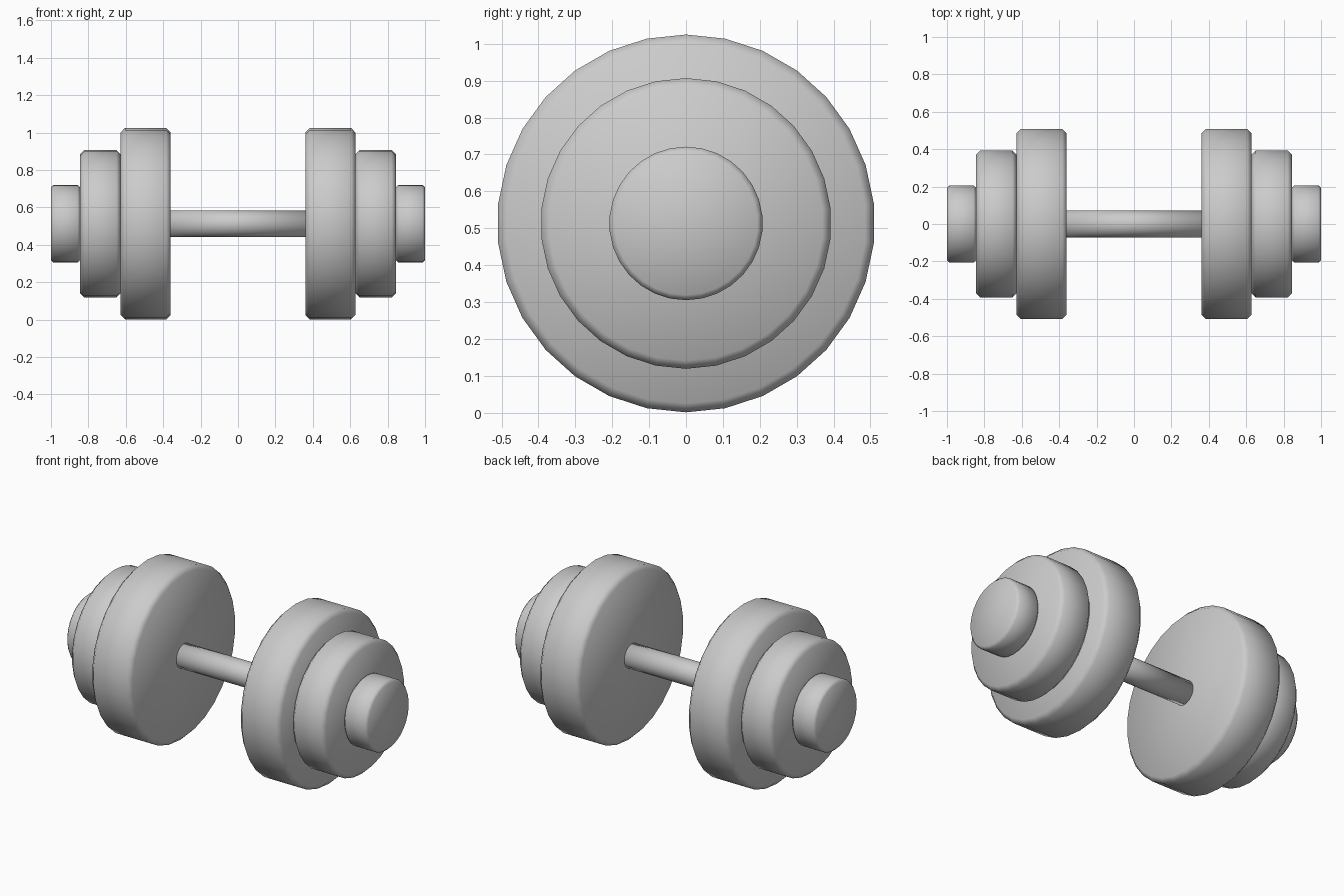
import bpy
from math import radians

cube = bpy.data.objects.get("Cube")
if cube:
    bpy.data.objects.remove(cube, do_unlink=True)

AXIS_Z = 0.513
SIDES = 30

grey = bpy.data.materials.new("plain_grey")
grey.use_nodes = True
grey.diffuse_color = (0.6, 0.6, 0.6, 1)
grey.node_tree.nodes["Principled BSDF"].inputs["Base Color"].default_value = (0.6, 0.6, 0.6, 1)


def disc(name, x0, x1, radius, chamfer=0):
    """Smooth-shaded cylinder lying along x, with optional chamfered rims."""
    bpy.ops.mesh.primitive_cylinder_add(
        vertices=SIDES, radius=radius, depth=x1 - x0,
        location=((x0 + x1) / 2, 0, AXIS_Z),
        rotation=(radians(90), 0, radians(90)))
    obj = bpy.context.object
    obj.name = name
    obj.data.materials.append(grey)
    bpy.ops.object.shade_smooth()
    if chamfer:
        bevel = obj.modifiers.new("rim_chamfer", "BEVEL")
        bevel.width = chamfer
        bevel.segments = 1
        bevel.limit_method = "ANGLE"
        bevel.angle_limit = radians(60)


# Handle bar between the weights
disc("handle_bar", -0.37, 0.37, 0.072)

# Large plate, small plate and end cap on each side
PARTS = [
    ("large_plate", 0.36, 0.628, 0.512, 0.024),
    ("small_plate", 0.628, 0.844, 0.394, 0.022),
    ("end_cap", 0.844, 1.0, 0.208, 0.014),
]
for side, sign in (("left", 1), ("right", -1)):
    for name, inner, outer, radius, chamfer in PARTS:
        x0, x1 = sorted((sign * inner, sign * outer))
        disc(f"{side}_{name}", x0, x1, radius, chamfer)
